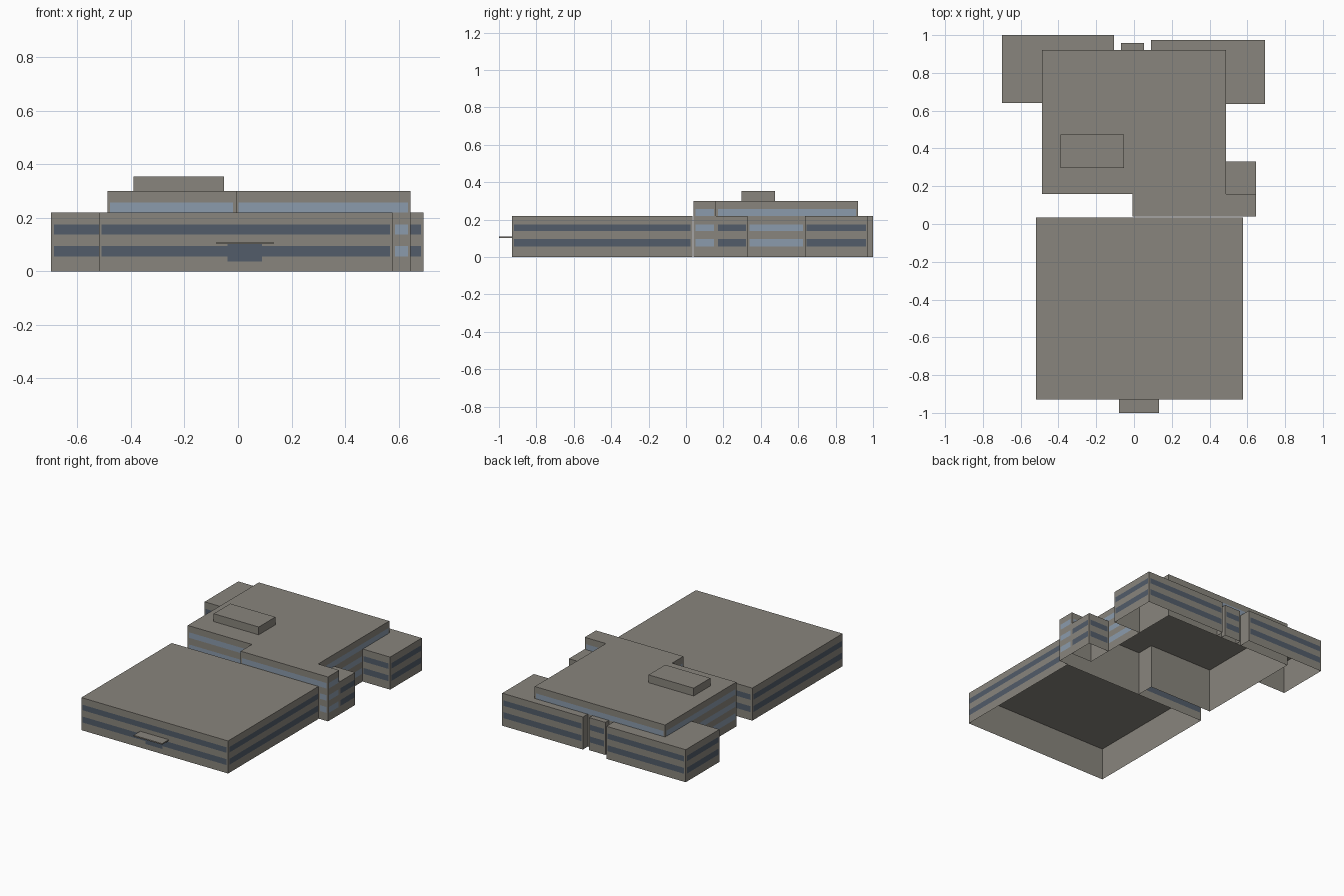
import bpy
import bmesh
from mathutils import Vector

cube = bpy.data.objects.get("Cube")
if cube:
    bpy.data.objects.remove(cube, do_unlink=True)


def material(name, color):
    mat = bpy.data.materials.new(name)
    mat.use_nodes = True
    mat.diffuse_color = (*color, 1)
    bsdf = next(n for n in mat.node_tree.nodes if n.type == 'BSDF_PRINCIPLED')
    bsdf.inputs["Base Color"].default_value = (*color, 1)
    bsdf.inputs["Roughness"].default_value = 0.8
    return mat


STONE = material("warm grey stone", (0.25, 0.235, 0.205))
DARK = material("dark blue glass", (0.084, 0.107, 0.144))
LIGHT = material("light blue glass", (0.258, 0.328, 0.413))

# Heights of the window bands
GROUND, FIRST, TOP = (0.055, 0.095), (0.138, 0.175), (0.22, 0.257)
LOWER = (GROUND, FIRST)
EAVES, ROOF = 0.22, 0.30


def finish(bm, name, mat):
    mesh = bpy.data.meshes.new(name)
    bm.to_mesh(mesh)
    bm.free()
    mesh.materials.append(mat)
    obj = bpy.data.objects.new(name, mesh)
    bpy.context.collection.objects.link(obj)
    return obj


def block(name, outline, z0, z1, closed=False):
    """Extruded counter-clockwise outline; open underneath unless closed."""
    bm = bmesh.new()
    low = [bm.verts.new((x, y, z0)) for x, y in outline]
    high = [bm.verts.new((x, y, z1)) for x, y in outline]
    for i in range(len(outline)):
        j = (i + 1) % len(outline)
        bm.faces.new((low[i], low[j], high[j], high[i]))
    bm.faces.new(high)
    if closed:
        bm.faces.new(low[::-1])
    return finish(bm, name, STONE)


def rect(x0, x1, y0, y1):
    return [(x0, y0), (x1, y0), (x1, y1), (x0, y1)]


def windows(name, mat, walls, margin=0.01):
    """Thin panes on walls, each (start, end, bands), walked counter-clockwise."""
    bm = bmesh.new()
    for start, end, bands in walls:
        a, b = Vector((*start, 0)), Vector((*end, 0))
        along = (b - a).normalized()
        out = Vector((along.y, -along.x, 0)) * 0.002
        a, b = a + along * margin + out, b - along * margin + out
        for z0, z1 in bands:
            quad = [(a.x, a.y, z0), (b.x, b.y, z0), (b.x, b.y, z1), (a.x, a.y, z1)]
            bm.faces.new([bm.verts.new(p) for p in quad])
    return finish(bm, name, mat)


# Front hall with entrance
block("front_hall", rect(-0.52, 0.577, -0.93, 0.035), 0, EAVES)
windows("front_hall_windows", DARK, [
    ((-0.52, -0.93), (0.577, -0.93), LOWER),
    ((0.577, -0.93), (0.577, 0.035), LOWER),
    ((-0.01, 0.035), (-0.52, 0.035), LOWER),
    ((-0.52, 0.035), (-0.52, -0.93), LOWER),
])
block("entrance_canopy", rect(-0.08, 0.133, -1, -0.93), 0.102, 0.11, closed=True)
windows("entrance_door", DARK, [((-0.04, -0.931), (0.09, -0.931), [(0.036, 0.102)])], 0)

# Taller main building with a link to the front hall
W, E, N, S = -0.488, 0.487, 0.92, 0.16
LW, LE, LS = -0.008, 0.645, 0.04
block("main_building", [(W, S), (LW, S), (LW, LS), (LE, LS),
                        (LE, S), (E, S), (E, N), (W, N)], 0, ROOF)
windows("main_building_windows", LIGHT, [
    ((W, S), (LW, S), LOWER + (TOP,)),
    ((LW, S), (LW, LS), LOWER + (TOP,)),
    ((LW, LS), (LE, LS), [TOP]),
    ((0.577, LS), (LE, LS), LOWER),
    ((LE, LS), (LE, S), LOWER + (TOP,)),
    ((LE, S), (E, S), [TOP]),
    ((E, S), (E, N), [TOP]),
    ((E, 0.33), (E, 0.635), LOWER),
    ((E, N), (W, N), [TOP]),
    ((W, N), (W, S), [TOP]),
    ((W, 0.64), (W, S), LOWER),
])
block("roof_plant_room", rect(-0.39, -0.053, 0.297, 0.475), ROOF, 0.353)

# Low annex beside the main building
block("side_annex", rect(E, LE, S, 0.33), 0, EAVES)
windows("side_annex_windows", DARK, [
    ((LE, S), (LE, 0.33), LOWER),
    ((LE, 0.33), (E, 0.33), LOWER),
])

# Rear wings wrapped around the back corners
block("right_rear_wing", [(-0.698, 0.64), (W, 0.64), (W, N), (-0.105, N),
                          (-0.105, 1), (-0.698, 1)], 0, EAVES)
windows("right_rear_wing_windows", DARK, [
    ((-0.698, 0.64), (W, 0.64), LOWER),
    ((-0.105, 1), (-0.698, 1), LOWER),
    ((-0.698, 1), (-0.698, 0.64), LOWER),
])
block("left_rear_wing", [(E, 0.635), (0.693, 0.635), (0.693, 0.973),
                         (0.09, 0.973), (0.09, N), (E, N)], 0, EAVES)
windows("left_rear_wing_windows", DARK, [
    ((E, 0.635), (0.693, 0.635), LOWER),
    ((0.693, 0.635), (0.693, 0.973), LOWER),
    ((0.693, 0.973), (0.09, 0.973), LOWER),
])

# Small stair bay between the wings
block("rear_bay", rect(-0.068, 0.054, N, 0.958), 0, EAVES)
windows("rear_bay_windows", DARK, [((0.054, 0.958), (-0.068, 0.958), LOWER)])
